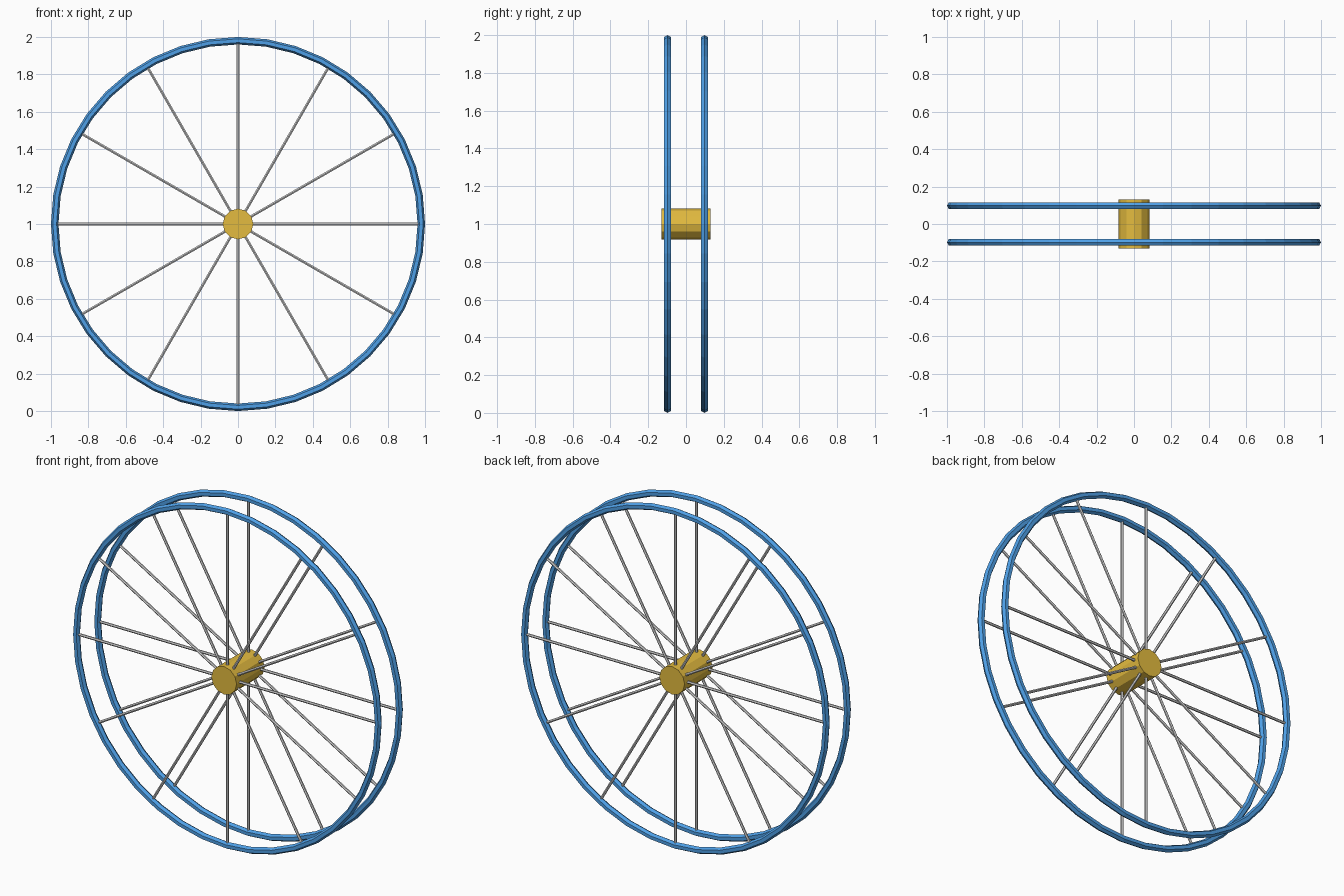
import bpy, bmesh, math
from mathutils import Matrix, Vector

cube = bpy.data.objects.get("Cube")
if cube:
    bpy.data.objects.remove(cube, do_unlink=True)


def material(name, color):
    m = bpy.data.materials.new(name)
    m.use_nodes = True
    m.diffuse_color = color
    m.node_tree.nodes["Principled BSDF"].inputs["Base Color"].default_value = color
    return m


BLUE = material("blue_paint", (0.08, 0.36, 0.82, 1))
GREY = material("grey_metal", (0.7, 0.7, 0.7, 1))
GOLD = material("gold_metal", (0.77, 0.50, 0.05, 1))

CENTRE = Vector((0, 0, 1))
RING_RADIUS, TUBE_RADIUS = 0.98, 0.02
RING_SIDES, TUBE_SIDES = 40, 6
SPOKES = 12
OFFSET = 0.098


def add_object(name, bm, mat, location):
    bmesh.ops.recalc_face_normals(bm, faces=bm.faces[:])
    mesh = bpy.data.meshes.new(name)
    bm.to_mesh(mesh)
    bm.free()
    mesh.materials.append(mat)
    obj = bpy.data.objects.new(name, mesh)
    obj.location = location
    bpy.context.collection.objects.link(obj)


def add_rim(name, y):
    # Sweep a small hexagon around the y axis
    bm = bmesh.new()
    loops = []
    for i in range(RING_SIDES):
        a = math.tau * i / RING_SIDES
        loop = []
        for j in range(TUBE_SIDES):
            b = math.tau * j / TUBE_SIDES
            r = RING_RADIUS + TUBE_RADIUS * math.cos(b)
            loop.append(bm.verts.new((r * math.sin(a), TUBE_RADIUS * math.sin(b), r * math.cos(a))))
        loops.append(loop)
    for i in range(RING_SIDES):
        p, q = loops[i], loops[(i + 1) % RING_SIDES]
        for j in range(TUBE_SIDES):
            k = (j + 1) % TUBE_SIDES
            bm.faces.new((p[j], p[k], q[k], q[j]))
    add_object(name, bm, BLUE, CENTRE + Vector((0, y, 0)))


def add_spokes(name, y):
    # Thin rods from the hub axis out to the rim
    bm = bmesh.new()
    for i in range(SPOKES):
        turn = Matrix.Rotation(math.tau * i / SPOKES, 4, "Y")
        bmesh.ops.create_cone(bm, cap_ends=True, segments=6, radius1=0.008, radius2=0.008,
                              depth=RING_RADIUS,
                              matrix=turn @ Matrix.Translation((0, 0, RING_RADIUS / 2)))
    add_object(name, bm, GREY, CENTRE + Vector((0, y, 0)))


for side, y in (("front", -OFFSET), ("back", OFFSET)):
    add_rim(side + "_rim", y)
    add_spokes(side + "_spokes", y)

# Hub drum along the y axis
bm = bmesh.new()
bmesh.ops.create_cone(bm, cap_ends=True, segments=12, radius1=0.082, radius2=0.082, depth=0.26,
                      matrix=Matrix.Rotation(math.pi / 2, 4, "X"))
add_object("hub", bm, GOLD, CENTRE)
